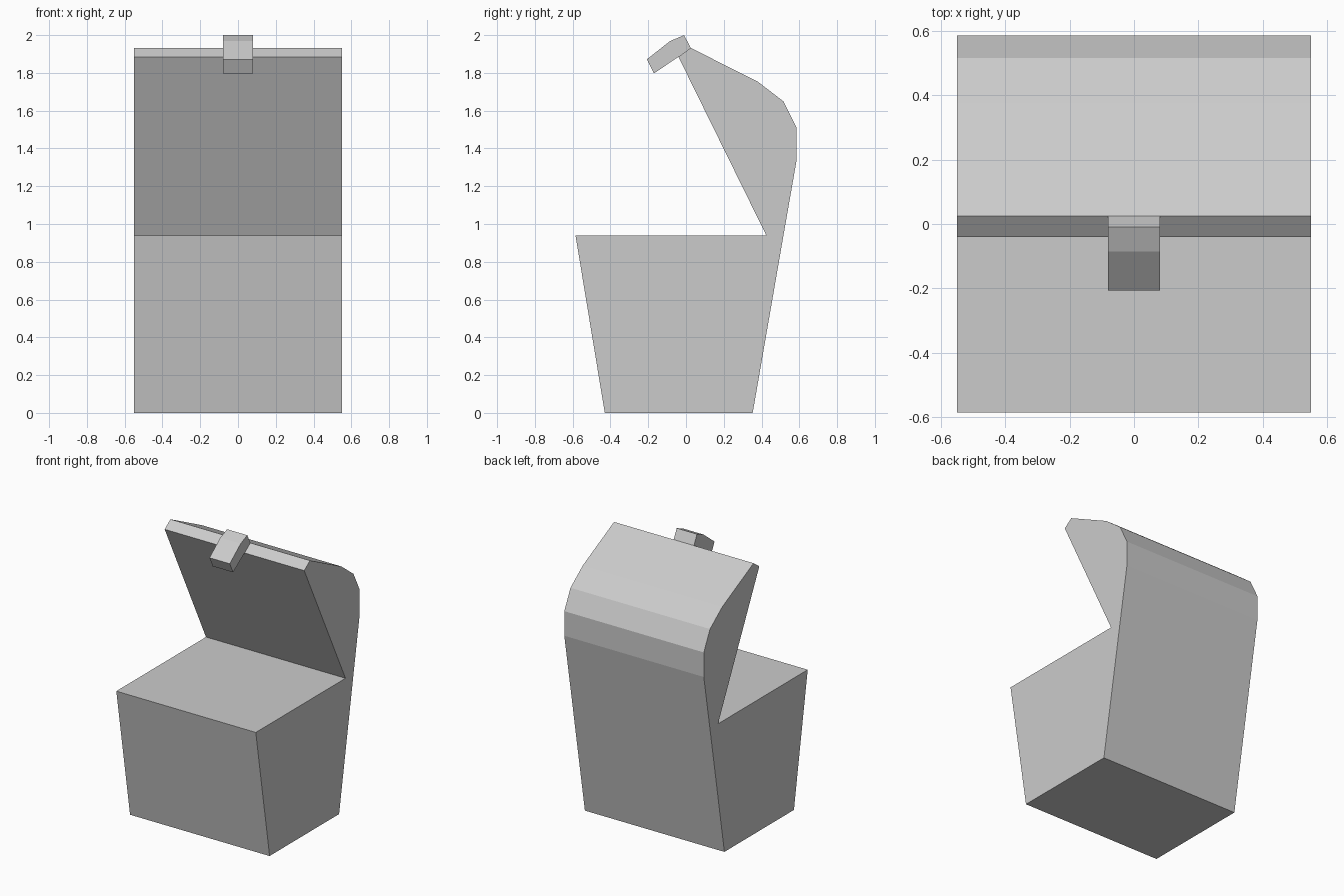
import bpy, bmesh

if "Cube" in bpy.data.objects:
    bpy.data.objects.remove(bpy.data.objects["Cube"])


def extrude_profile(name, profile, half_width):
    """Extrude a closed (y, z) profile symmetrically along x."""
    bm = bmesh.new()
    face = bm.faces.new([bm.verts.new((-half_width, y, z)) for y, z in profile])
    ext = bmesh.ops.extrude_face_region(bm, geom=[face])
    verts = [g for g in ext["geom"] if isinstance(g, bmesh.types.BMVert)]
    bmesh.ops.translate(bm, verts=verts, vec=(2 * half_width, 0, 0))
    bmesh.ops.recalc_face_normals(bm, faces=bm.faces)
    mesh = bpy.data.meshes.new(name)
    bm.to_mesh(mesh)
    bm.free()
    obj = bpy.data.objects.new(name, mesh)
    bpy.context.collection.objects.link(obj)
    return obj


# Tapered box body, wider at the top
extrude_profile("chest_body", [
    (-0.43, 0), (0.353, 0), (0.516, 0.94), (0.425, 0.94), (-0.585, 0.94)], 0.55)

# Open lid with a faceted, rounded back, hinged on the rear rim
extrude_profile("open_lid", [
    (0.425, 0.94), (0.516, 0.94), (0.585, 1.335), (0.585, 1.51),
    (0.515, 1.65), (0.378, 1.755), (0.025, 1.932), (-0.04, 1.885)], 0.55)

# Latch on the front lip of the lid
extrude_profile("latch", [
    (0.025, 1.932), (-0.01, 2.0), (-0.085, 1.968),
    (-0.207, 1.872), (-0.17, 1.797), (-0.04, 1.885)], 0.08)
